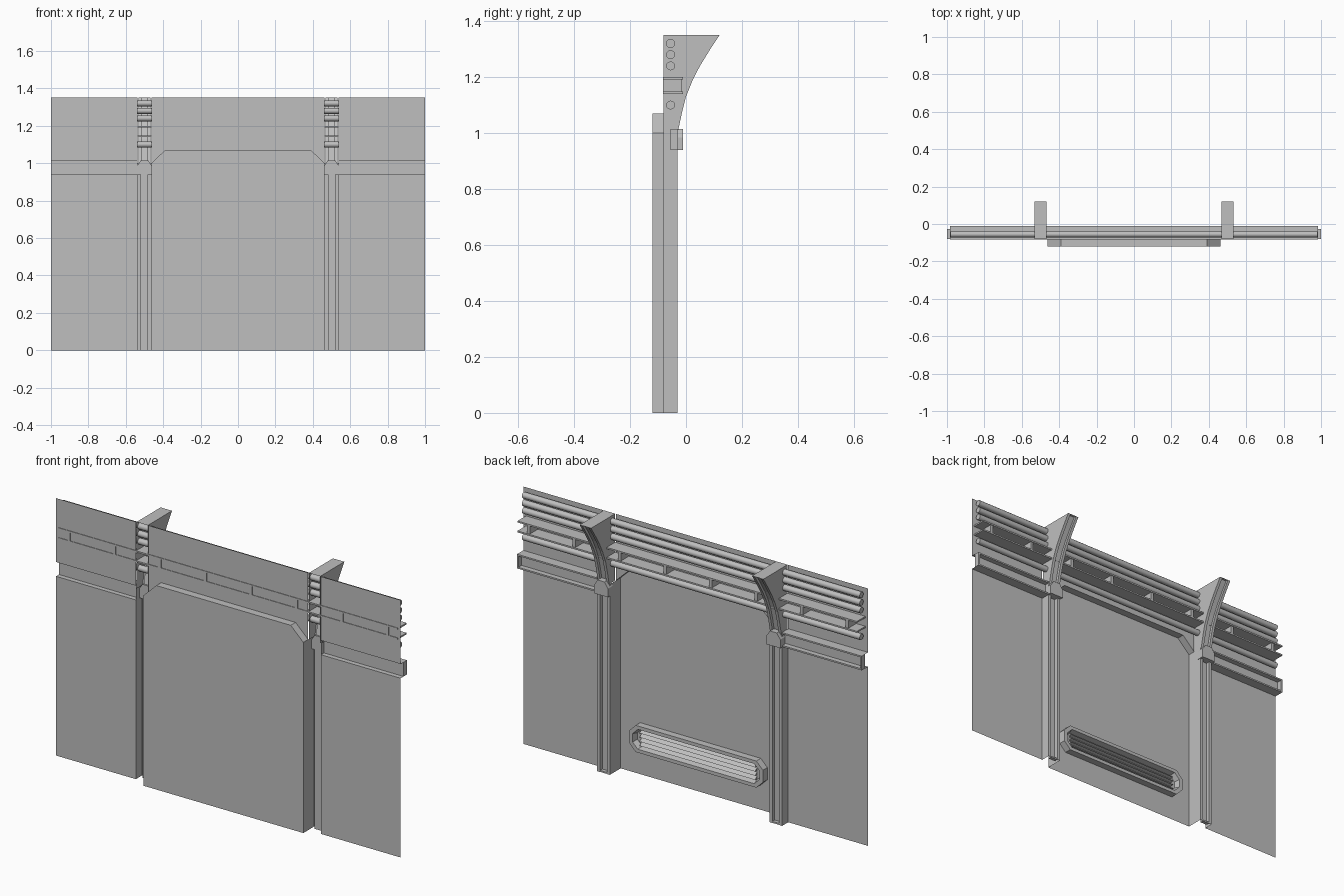
import bpy, bmesh, math
from mathutils import Matrix

cube = bpy.data.objects.get("Cube")
if cube:
    bpy.data.objects.remove(cube, do_unlink=True)

grey = bpy.data.materials.new("panel_grey")
grey.use_nodes = True
grey.diffuse_color = (0.52, 0.52, 0.52, 1)
grey.node_tree.nodes["Principled BSDF"].inputs["Base Color"].default_value = grey.diffuse_color

FRONT, DEEP, TOP = -0.08, -0.12, 1.35     # side sheet plane, centre bay plane, height
COLUMN_X, COLUMN_HALF = 0.5, 0.037


def finish(name, bm):
    mesh = bpy.data.meshes.new(name)
    bm.to_mesh(mesh)
    bm.free()
    mesh.materials.append(grey)
    obj = bpy.data.objects.new(name, mesh)
    bpy.context.collection.objects.link(obj)
    return obj


def loft(name, rows, closed=False, caps=()):
    """Skin rows of points; caps lists the rows to fill."""
    bm = bmesh.new()
    grid = [[bm.verts.new(p) for p in row] for row in rows]
    count = len(rows[0])
    for a, b in zip(grid, grid[1:]):
        for i in range(count if closed else count - 1):
            j = (i + 1) % count
            bm.faces.new((a[i], a[j], b[j], b[i]))
    for c in caps:
        bm.faces.new(grid[c])
    bmesh.ops.recalc_face_normals(bm, faces=bm.faces)
    return finish(name, bm)


def box(name, x0, x1, y0, y1, z0, z1):
    bm = bmesh.new()
    bmesh.ops.create_cube(bm, size=1)
    bmesh.ops.scale(bm, vec=(abs(x1 - x0), y1 - y0, z1 - z0), verts=bm.verts)
    bmesh.ops.translate(bm, vec=((x0 + x1) / 2, (y0 + y1) / 2, (z0 + z1) / 2), verts=bm.verts)
    return finish(name, bm)


def channel(cx, half, groove, y, depth, z):
    """Cross-section of a grooved post, open at the front."""
    left = [(-half, FRONT), (-half, y), (-groove, y), (-groove, y - depth)]
    right = [(-x, yy) for x, yy in reversed(left)]
    return [(cx + x, yy, z) for x, yy in left + right]


# Centre bay: deep panel with chamfered top corners and its surround
edge = COLUMN_X - COLUMN_HALF
bay = [(-edge, 0), (-edge, 1.0), (-0.39, 1.07), (0.39, 1.07), (edge, 1.0), (edge, 0)]
loft("centre_panel", [[(x, y, z) for x, z in bay] for y in (DEEP, FRONT)], caps=(0,))
upper = bay[1:5]
loft("centre_upper_sheet", [[(x, FRONT, z) for x, z in upper],
                            [(x, FRONT, TOP) for x, z in upper]])

# Parts on both sides
side_profile = [(FRONT, 0), (FRONT, 0.94), (-0.055, 0.94), (-0.055, 1.015),
                (FRONT, 1.015), (FRONT, TOP)]
curve = [(-0.03, 1.0), (-0.015, 1.07), (0.0, 1.13), (0.024, 1.19), (0.05, 1.24),
         (0.085, 1.297), (0.12, TOP)]
cap_shape = [(-0.04, 0.94), (0.04, 0.94), (0.04, 0.985), (0.02, 1.015),
             (-0.02, 1.015), (-0.04, 0.985)]
for s, side in ((1, "left"), (-1, "right")):
    cx, inner = s * COLUMN_X, s * (COLUMN_X + COLUMN_HALF)
    loft(side + "_side_sheet", [[(x, y, z) for y, z in side_profile] for x in (inner, s)])

    # Open-backed ledge channel
    for part, z in (("bottom", 0.94), ("top", 1.007)):
        box(f"{side}_ledge_{part}", inner, s, -0.055, -0.028, z, z + 0.008)
    box(side + "_ledge_end", s * 0.992, s, -0.055, -0.028, 0.94, 1.015)

    # Grooved column, its foot and the cap block
    loft(side + "_column", [channel(cx, COLUMN_HALF, 0.02, -0.03, 0.02, z) for z in (0, 1.0)])
    box(side + "_column_foot", cx - 0.02, cx + 0.02, -0.05, -0.031, 0, 0.008)
    loft(side + "_column_cap", [[(cx + x, y, z) for x, z in cap_shape] for y in (-0.05, -0.01)],
         closed=True, caps=(0, 1))

    # Curved bracket with grooved back and flat top
    loft(side + "_bracket", [channel(cx, 0.033, 0.018, y, 0.015, z) for y, z in curve])
    loft(side + "_bracket_top", [[(cx + x, y, TOP) for x in (-0.033, 0.033)]
                                 for y in (FRONT, curve[-1][0])])

# Horizontal pipes
for i, z in enumerate((1.32, 1.28, 1.24, 1.10)):
    bm = bmesh.new()
    bmesh.ops.create_cone(bm, cap_ends=True, segments=12, radius1=0.016, radius2=0.016, depth=1.96)
    bmesh.ops.rotate(bm, matrix=Matrix.Rotation(math.pi / 2, 3, "Y"), verts=bm.verts)
    bmesh.ops.translate(bm, vec=(0, -0.055, z), verts=bm.verts)
    pipe = finish(f"pipe_{i + 1}", bm)
    bpy.ops.object.select_all(action="DESELECT")
    pipe.select_set(True)
    bpy.context.view_layer.objects.active = pipe
    bpy.ops.object.shade_smooth_by_angle(angle=math.radians(40))

# Cable tray: two shelves joined by dividers
for part, z in (("lower", 1.14), ("upper", 1.192)):
    box(f"tray_{part}_shelf", -0.985, 0.985, -0.083, -0.01, z, z + 0.008)
for i in range(8):
    x = (i - 3.5) * 0.264
    box(f"tray_divider_{i + 1}", x - 0.008, x + 0.008, -0.083, -0.014, 1.148, 1.192)


# Louvred vent low on the back of the centre bay
def vent_ring(half_x, half_z, cut, y):
    quarter = [(half_x, half_z - cut), (half_x - cut, half_z)]
    half = quarter + [(-x, z) for x, z in reversed(quarter)]
    return [(x, y, 0.2 + z) for x, z in half + [(-x, -z) for x, z in half]]


loft("vent_frame", [vent_ring(0.388, 0.07, 0.038, DEEP), vent_ring(0.388, 0.07, 0.038, -0.083),
                    vent_ring(0.368, 0.052, 0.03, -0.083), vent_ring(0.36, 0.045, 0.028, -0.112)],
     closed=True, caps=(3,))
for i in range(4):
    z = 0.2 + (i - 1.5) * 0.022
    slat = [(-0.112, z + 0.01), (-0.093, z - 0.004), (-0.112, z - 0.008)]
    loft(f"vent_slat_{i + 1}", [[(x, y, zz) for y, zz in slat] for x in (-0.335, 0.335)],
         closed=True, caps=(0, 1))
